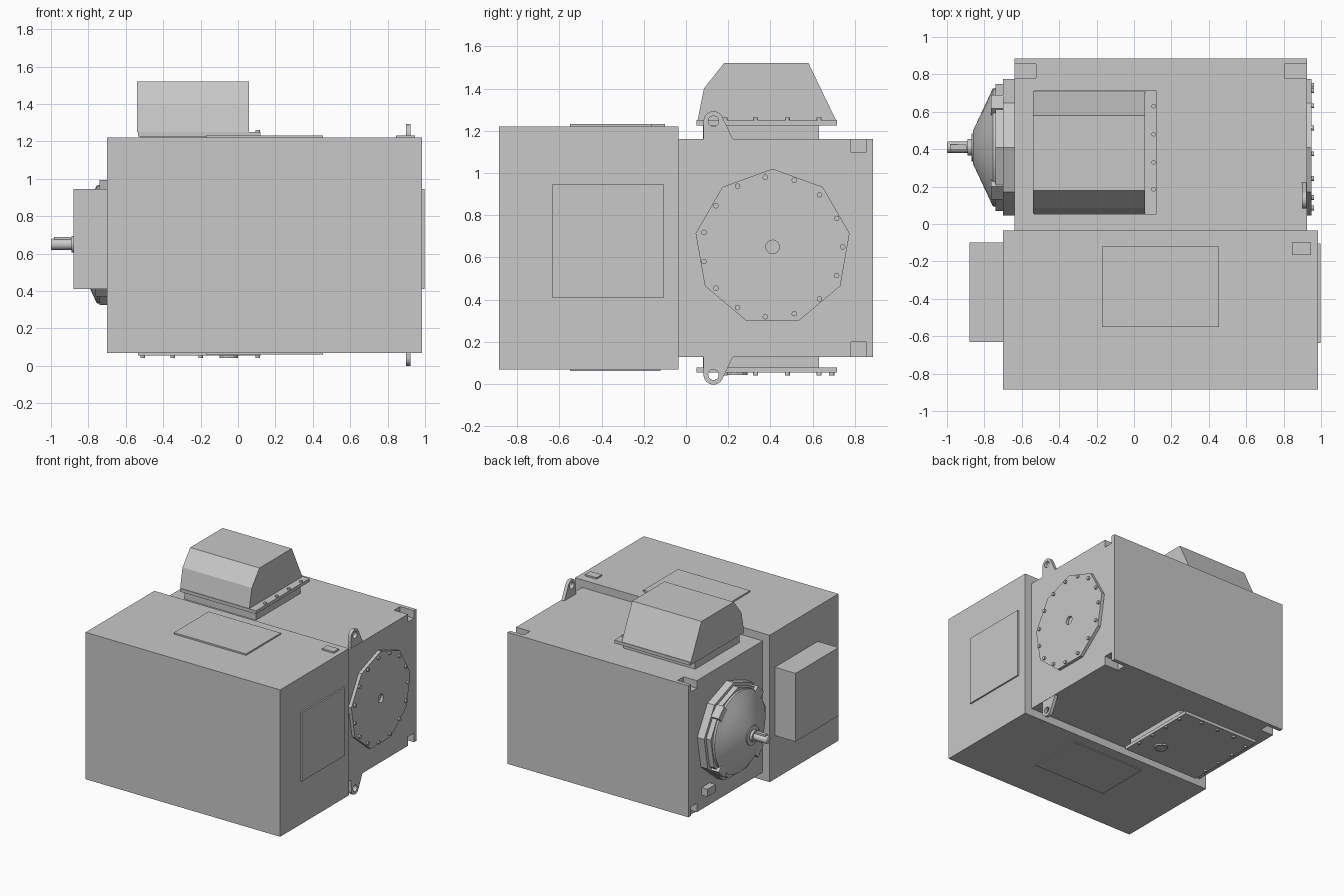
import bpy, bmesh, math
from mathutils import Matrix, Vector

if "Cube" in bpy.data.objects:
    bpy.data.objects.remove(bpy.data.objects["Cube"], do_unlink=True)

grey = bpy.data.materials.new("machine grey")
grey.use_nodes = True
grey.diffuse_color = (0.58, 0.58, 0.58, 1)
grey.node_tree.nodes["Principled BSDF"].inputs["Base Color"].default_value = (0.58, 0.58, 0.58, 1)


def finish(name, bm):
    bmesh.ops.recalc_face_normals(bm, faces=bm.faces)
    mesh = bpy.data.meshes.new(name)
    bm.to_mesh(mesh)
    bm.free()
    mesh.materials.append(grey)
    ob = bpy.data.objects.new(name, mesh)
    bpy.context.collection.objects.link(ob)
    return ob


def box(name, xs, ys, zs):
    bm = bmesh.new()
    bmesh.ops.create_cube(bm, size=1)
    for v in bm.verts:
        v.co = Vector([a + (c + 0.5) * (b - a) for c, (a, b) in zip(v.co, (xs, ys, zs))])
    return finish(name, bm)


def extrude_x(name, points, xs):
    """Extrude a (y, z) outline along x."""
    bm = bmesh.new()
    face = bm.faces.new([bm.verts.new((xs[0], y, z)) for y, z in points])
    new = bmesh.ops.extrude_face_region(bm, geom=[face])["geom"]
    bmesh.ops.translate(bm, vec=(xs[1] - xs[0], 0, 0),
                        verts=[g for g in new if isinstance(g, bmesh.types.BMVert)])
    return finish(name, bm)


def ring_points(y, z, r, n, start=90):
    angles = [math.radians(start + 360 * i / n) for i in range(n)]
    return [(y + r * math.cos(a), z + r * math.sin(a)) for a in angles]


def lathe_x(name, profile, n, y, z):
    """Closed solid of revolution about an x axis from (x, radius) points."""
    bm = bmesh.new()
    rings = [[bm.verts.new((x, *p)) for p in ring_points(y, z, r, n)] for x, r in profile]
    for a, b in zip(rings, rings[1:]):
        for i in range(n):
            j = (i + 1) % n
            bm.faces.new((a[i], a[j], b[j], b[i]))
    bm.faces.new(rings[0])
    bm.faces.new(rings[-1])
    return finish(name, bm)


def bolt_z(name, x, y, z, r=0.012, depth=0.02):
    bm = bmesh.new()
    bmesh.ops.create_cone(bm, cap_ends=True, segments=12, radius1=r, radius2=r,
                          depth=depth, matrix=Matrix.Translation((x, y, z)))
    return finish(name, bm)


def cut(ob, cutter):
    mod = ob.modifiers.new("cut", 'BOOLEAN')
    mod.operation = 'DIFFERENCE'
    mod.solver = 'EXACT'
    mod.object = cutter
    cutter.hide_render = True
    cutter.hide_viewport = True
    cutter.display_type = 'WIRE'


def smooth(ob, angle=35):
    bpy.ops.object.select_all(action='DESELECT')
    ob.select_set(True)
    bpy.context.view_layer.objects.active = ob
    bpy.ops.object.shade_smooth_by_angle(angle=math.radians(angle))


CY, CZ = 0.41, 0.65  # shaft axis

# Main housing with four corner pockets
body = box("motor_housing", (-0.64, 0.925), (-0.035, 0.885), (0.13, 1.16))
for xs in ((-0.7, -0.525), (0.805, 1.0)):
    for zs in ((0.1, 0.2), (1.1, 1.2)):
        cut(body, box("pocket_cutter", xs, (0.78, 0.855), zs))

# Front cabinet, side box and cover plates
box("front_cabinet", (-0.7, 0.985), (-0.885, -0.035), (0.07, 1.22))
box("side_box", (-0.88, -0.7), (-0.63, -0.1), (0.41, 0.945))
box("side_cover", (0.985, 0.997), (-0.635, -0.105), (0.41, 0.945))
box("top_cover", (-0.17, 0.455), (-0.55, -0.12), (1.22, 1.232))
box("bottom_cover", (-0.17, 0.455), (-0.55, -0.12), (0.062, 0.07))
box("small_plate", (0.845, 0.945), (-0.165, -0.1), (1.22, 1.232))

# Top hood on neck and flange
box("hood_neck", (-0.52, 0.1), (0.08, 0.63), (1.16, 1.225))
box("hood_flange", (-0.535, 0.12), (0.05, 0.715), (1.225, 1.25))
extrude_x("hood", [(0.055, 1.25), (0.085, 1.4), (0.18, 1.52), (0.58, 1.52), (0.71, 1.25)],
          (-0.54, 0.06))

# Bottom hatch with port ring
box("hatch_neck", (-0.52, 0.1), (0.08, 0.63), (0.08, 0.13))
box("hatch_plate", (-0.535, 0.12), (0.05, 0.715), (0.055, 0.08))
port = bolt_z("hatch_port", -0.05, 0.24, 0.055, 0.05, 0.024)
cut(port, bolt_z("port_cutter", -0.05, 0.24, 0.03, 0.036, 0.04))

# Hood and hatch bolts
for y in (0.185, 0.33, 0.48, 0.63):
    bolt_z("hood_bolt", 0.105, y, 1.252)
    for x in (-0.51, 0.105):
        bolt_z("hatch_bolt", x, y, 0.052)
for x in (-0.35, -0.2, -0.05):
    bolt_z("hatch_bolt", x, 0.69, 0.052)

# Bolted end cover with centre hole
cover = extrude_x("end_cover", ring_points(CY, CZ, 0.37, 9), (0.925, 0.95))
cut(cover, extrude_x("cover_cutter", ring_points(CY, CZ, 0.032, 24), (0.93, 1.0)))
for y, z in ring_points(CY, CZ, 0.332, 15, 0):
    extrude_x("cover_bolt", ring_points(y, z, 0.013, 12), (0.945, 0.963))

# Lifting lugs, above and below
for name, side in (("upper_lug", 1), ("lower_lug", -1)):
    mid = 0.645
    arc = [(0.13 + 0.047 * math.cos(math.radians(a)), 0.605 + 0.047 * math.sin(math.radians(a)))
           for a in range(180, 20, -15)]
    outline = [(0.082, 0.5)] + arc + [(0.225, 0.515), (0.225, 0.5)]
    lug = extrude_x(name, [(y, mid + side * (z - 0.005)) for y, z in outline], (0.897, 0.923))
    cut(lug, extrude_x("lug_cutter", ring_points(0.13, mid + side * 0.6, 0.025, 20), (0.85, 0.96)))

# Bearing end: flange, drum, cone, hub
extrude_x("bearing_flange", ring_points(CY, CZ, 0.37, 9), (-0.7, -0.64))
extrude_x("bearing_drum", ring_points(CY, CZ, 0.345, 9), (-0.74, -0.7))
smooth(lathe_x("bearing_cone", [(-0.7, 0.32), (-0.755, 0.315), (-0.785, 0.25), (-0.86, 0.09)],
               36, CY, CZ))
smooth(lathe_x("hub", [(-0.85, 0.075), (-0.868, 0.075), (-0.87, 0.045), (-0.89, 0.045)], 24, CY, CZ))
for i in range(4):
    lug = box("bearing_lug", (-0.765, -0.68), (0.26, 0.345), (-0.05, 0.05))
    lug.matrix_world = Matrix.Translation((0, CY, CZ)) @ Matrix.Rotation(math.radians(45 + 90 * i), 4, 'X')

# Shaft with key, and terminal block
smooth(lathe_x("shaft", [(-0.87, 0.03), (-0.995, 0.03), (-1.0, 0.026)], 24, CY, CZ), 60)
box("shaft_key", (-0.985, -0.895), (CY - 0.014, CY + 0.014), (CZ, 0.69))
box("terminal_block", (-0.69, -0.64), (0.62, 0.72), (0.24, 0.3))
